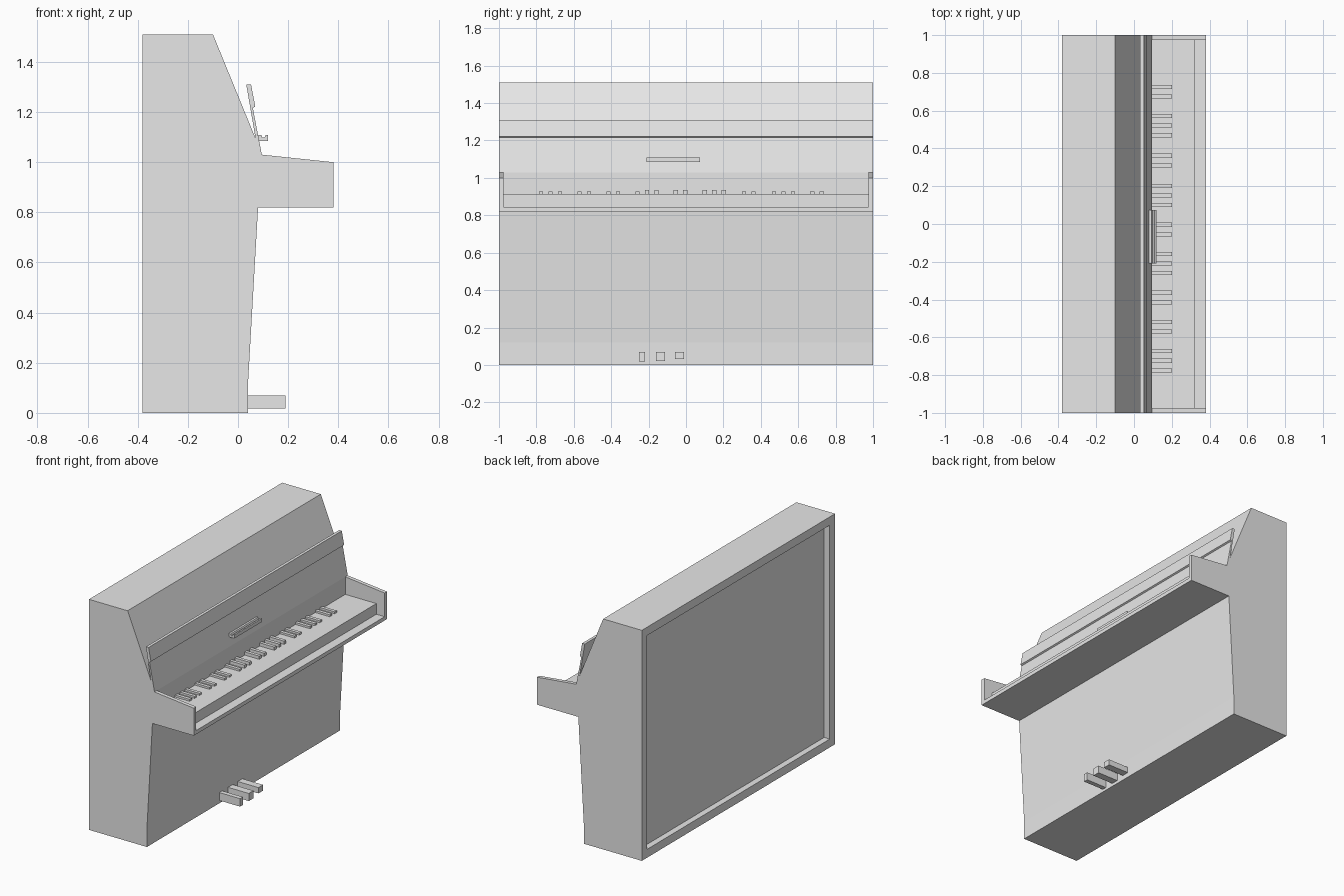
import bpy
import bmesh
from mathutils import Vector

cube = bpy.data.objects.get("Cube")
if cube:
    bpy.data.objects.remove(cube, do_unlink=True)

grey = bpy.data.materials.new("plain grey")
grey.use_nodes = True
COLOUR = (0.8, 0.8, 0.8, 1)
grey.diffuse_color = COLOUR
grey.node_tree.nodes["Principled BSDF"].inputs["Base Color"].default_value = COLOUR


def prism(name, profile, y0, y1, finish=None):
    """Extrude an x-z profile from y0 to y1."""
    bm = bmesh.new()
    face = bm.faces.new([bm.verts.new((x, y0, z)) for x, z in profile])
    ext = bmesh.ops.extrude_face_region(bm, geom=[face])
    moved = [v for v in ext["geom"] if isinstance(v, bmesh.types.BMVert)]
    bmesh.ops.translate(bm, verts=moved, vec=(0, y1 - y0, 0))
    bmesh.ops.recalc_face_normals(bm, faces=bm.faces)
    if finish:
        finish(bm)
    mesh = bpy.data.meshes.new(name)
    bm.to_mesh(mesh)
    bm.free()
    mesh.materials.append(grey)
    obj = bpy.data.objects.new(name, mesh)
    bpy.context.collection.objects.link(obj)
    return obj


def box(name, x0, x1, y0, y1, z0, z1):
    return prism(name, [(x0, z0), (x1, z0), (x1, z1), (x0, z1)], y0, y1)


def recess_back(bm):
    """Sink a framed panel into the face pointing to -x."""
    bm.normal_update()
    back = min(bm.faces, key=lambda f: f.normal.x)
    bmesh.ops.inset_region(bm, faces=[back], thickness=0.055, use_even_offset=True)
    sunk = bmesh.ops.extrude_discrete_faces(bm, faces=[back])["faces"][0]
    bmesh.ops.translate(bm, verts=sunk.verts, vec=Vector((0.04, 0, 0)))


# Upright case with the sloping upper front and framed back
prism("case", [(-0.38, 0), (0.04, 0), (0.04, 0.12), (0.08, 0.82), (0.095, 0.82),
               (0.095, 1.03), (0.07, 1.095), (-0.1, 1.51), (-0.38, 1.51)],
      -1, 1, recess_back)

# Leaning music panel with a thicker upper rail
prism("music_panel", [(0.033, 1.31), (0.052, 1.31), (0.069, 1.222), (0.059, 1.217),
                      (0.095, 1.03), (0.07, 1.095)], -1, 1)

# Grooved ledge on the panel
prism("music_ledge", [(0.08, 1.085), (0.12, 1.085), (0.12, 1.108), (0.11, 1.108),
                      (0.105, 1.098), (0.097, 1.098), (0.093, 1.108), (0.08, 1.108)],
      -0.21, 0.075)

# Key bed: raised keys and a low front slip
prism("key_bed", [(0.095, 0.82), (0.38, 0.82), (0.38, 0.845), (0.32, 0.845),
                  (0.32, 0.915), (0.095, 0.915)], -0.975, 0.975)

# Cheeks at both ends of the keyboard
for side, y in (("right", -1), ("left", 0.975)):
    prism(side + "_cheek", [(0.095, 0.82), (0.38, 0.82), (0.38, 1.0), (0.095, 1.03)],
          y, y + 0.025)

# Raised keys in groups of two and three
groups = [(-0.775, 3), (-0.57, 2), (-0.415, 2), (-0.26, 3), (-0.055, 2),
          (0.1, 3), (0.31, 2), (0.47, 3), (0.675, 2)]
for start, count in groups:
    for i in range(count):
        y = start + i * 0.051
        top = 0.936 if abs(y) < 0.22 else 0.928
        box("raised_key", 0.095, 0.2, y - 0.011, y + 0.011, 0.91, top)

# Three pedals
for y0, y1, z0 in ((-0.25, -0.22, 0.018), (-0.16, -0.112, 0.02), (-0.06, -0.012, 0.032)):
    box("pedal", 0.035, 0.19, y0, y1, z0, 0.07)
